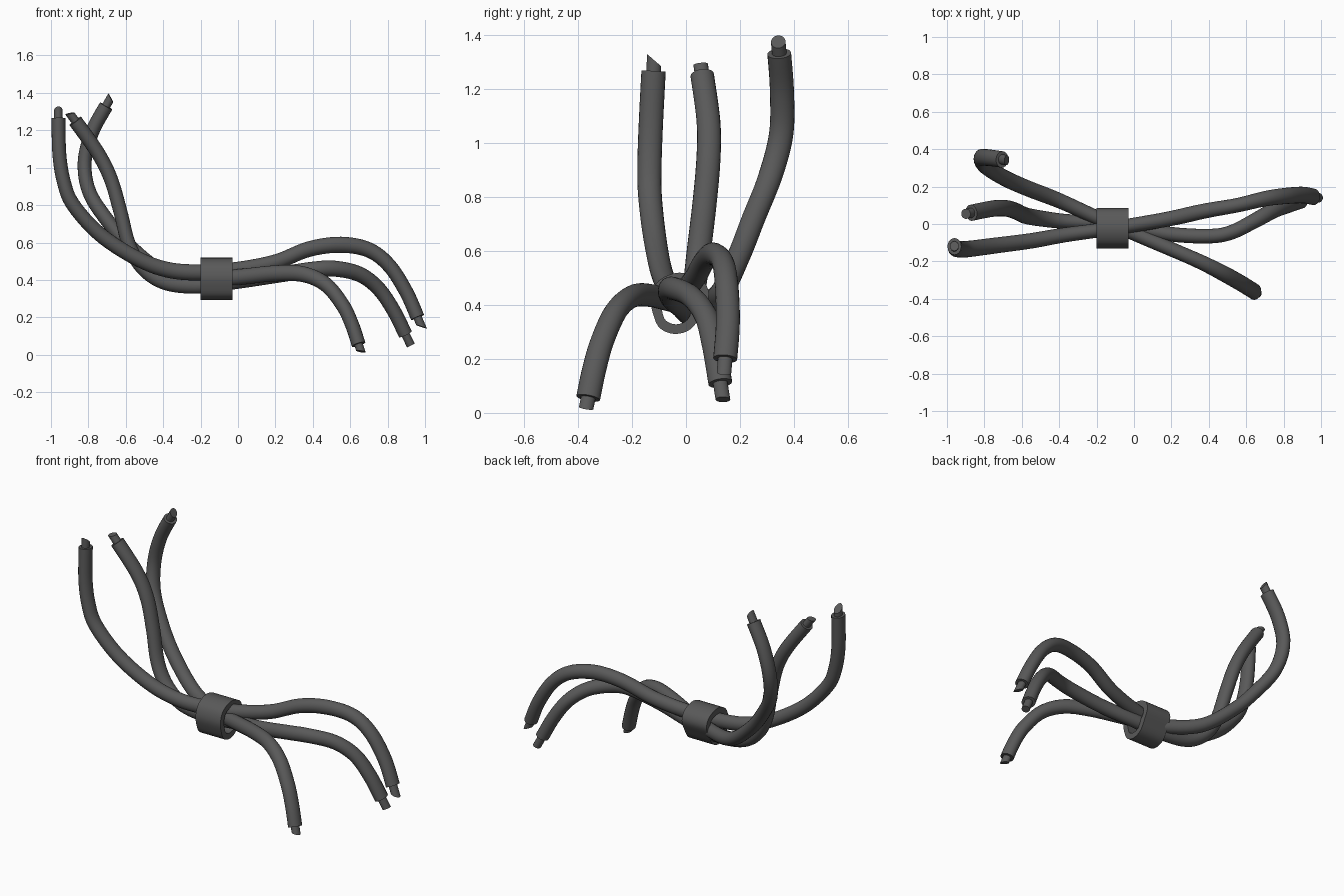
import bpy, bmesh, math
from mathutils import Vector

if "Cube" in bpy.data.objects:
    bpy.data.objects.remove(bpy.data.objects["Cube"])

SIDES = 20
Y = Vector((0, 1, 0))
dark = bpy.data.materials.new("dark_grey")
dark.diffuse_color = (0.1, 0.1, 0.1, 1)
dark.use_nodes = True
dark.node_tree.nodes["Principled BSDF"].inputs["Base Color"].default_value = dark.diffuse_color


def spline(pts, steps, closed=False):
    """Catmull-Rom samples through the points."""
    n = len(pts)
    P = [Vector(p) for p in pts]
    get = (lambda i: P[i % n]) if closed else (lambda i: P[max(0, min(n - 1, i))])
    out = []
    for i in range(n if closed else n - 1):
        a, b, c, d = (get(i + k) for k in (-1, 0, 1, 2))
        for s in range(steps):
            t = s / steps
            out.append(0.5 * (2 * b + (c - a) * t + (2 * a - 5 * b + 4 * c - d) * t * t
                              + (3 * b - a - 3 * c + d) * t ** 3))
    if not closed:
        out.append(P[-1])
    return out


def finish(bm, name):
    bmesh.ops.recalc_face_normals(bm, faces=bm.faces)
    mesh = bpy.data.meshes.new(name)
    bm.to_mesh(mesh)
    bm.free()
    mesh.materials.append(dark)
    obj = bpy.data.objects.new(name, mesh)
    bpy.context.collection.objects.link(obj)
    for o in bpy.context.selected_objects:
        o.select_set(False)
    bpy.context.view_layer.objects.active = obj
    obj.select_set(True)
    bpy.ops.object.shade_smooth_by_angle(angle=math.radians(40))
    return obj


def bridge(bm, rings, closed=False):
    pairs = list(zip(rings, rings[1:] + rings[:1]))
    for r, q in pairs if closed else pairs[:-1]:
        for i in range(len(r)):
            j = (i + 1) % len(r)
            bm.faces.new((r[i], r[j], q[j], q[i]))


def ring(bm, p, t, ru, rv, slant=(0, 0)):
    """Oval ring across direction t; slant tilts the cut along the path."""
    u = (Y - t * Y.dot(t)).normalized()
    v = t.cross(u)
    vs = []
    for i in range(SIDES):
        a = 2 * math.pi * i / SIDES
        c, s = math.cos(a), math.sin(a)
        vs.append(bm.verts.new(p + u * c * ru + v * s * rv + t * (slant[0] * c + slant[1] * s)))
    return vs


def cable(name, pts, slants, cores):
    path = spline(pts, 6)
    last = len(path) - 1
    tan = [(path[min(i + 1, last)] - path[max(i - 1, 0)]).normalized() for i in range(last + 1)]
    bm = bmesh.new()
    rings = []
    # outer sleeve
    for p, t in zip(path, tan):
        k = abs(t.z)
        rings.append(ring(bm, p, t, 0.038 + 0.007 * k, 0.043 - 0.006 * k))
    # exposed core at both ends with slanted cut
    cr = (0.027, 0.023)
    p, t = path[0], tan[0]
    start = [ring(bm, p - t * cores[0], t, *cr, slants[0]), ring(bm, p, t, *cr)]
    p, t = path[-1], tan[-1]
    end = [ring(bm, p, t, *cr), ring(bm, p + t * cores[1], t, *cr, slants[1])]
    rings = start + rings + end
    bridge(bm, rings)
    bm.faces.new(rings[0])
    bm.faces.new(rings[-1])
    return finish(bm, name)


# three cables, each from upper left end to lower right end
cable("front_cable", [
    (-0.96, -0.12, 1.265), (-0.955, -0.13, 1.07), (-0.93, -0.135, 0.92), (-0.88, -0.133, 0.80),
    (-0.74, -0.115, 0.645), (-0.55, -0.09, 0.52), (-0.38, -0.06, 0.455), (-0.2, -0.035, 0.44),
    (0, -0.005, 0.455), (0.2, 0.03, 0.495), (0.38, 0.07, 0.565), (0.55, 0.10, 0.588),
    (0.7, 0.135, 0.56), (0.81, 0.15, 0.475), (0.90, 0.155, 0.335), (0.96, 0.145, 0.20)],
    ((0.021, 0), (0, 0.02)), (0.04, 0.055))
cable("middle_cable", [
    (-0.87, 0.06, 1.25), (-0.75, 0.083, 1.08), (-0.68, 0.083, 0.94), (-0.63, 0.068, 0.77),
    (-0.58, 0.045, 0.58), (-0.50, 0.03, 0.455), (-0.38, 0.015, 0.385), (-0.2, 0.005, 0.37),
    (0, -0.02, 0.395), (0.2, -0.055, 0.425), (0.4, -0.065, 0.455), (0.52, -0.045, 0.46),
    (0.65, 0.02, 0.43), (0.75, 0.075, 0.355), (0.83, 0.105, 0.24), (0.895, 0.127, 0.11)],
    ((0, 0.01), (0.004, 0)), (0.05, 0.068))
cable("back_cable", [
    (-0.705, 0.345, 1.33), (-0.78, 0.355, 1.19), (-0.82, 0.352, 1.03), (-0.795, 0.31, 0.87),
    (-0.70, 0.25, 0.72), (-0.58, 0.195, 0.58), (-0.4, 0.125, 0.44), (-0.2, 0.035, 0.40),
    (0, -0.05, 0.415), (0.2, -0.135, 0.435), (0.35, -0.20, 0.43), (0.47, -0.26, 0.375),
    (0.56, -0.31, 0.265), (0.61, -0.34, 0.16), (0.645, -0.362, 0.055)],
    ((0, 0.014), (0, 0.012)), (0.05, 0.04))

# clasp band around the bundle
profile = [(0, -0.04, 0.292), (0, 0.02, 0.312), (0, 0.06, 0.375), (0, 0.085, 0.44),
           (0, 0.055, 0.495), (0, -0.025, 0.519), (0, -0.10, 0.49), (0, -0.13, 0.425),
           (0, -0.12, 0.36), (0, -0.095, 0.312)]
outer = spline(profile, 4, True)
centre = Vector((0, -0.025, 0.41))
inner = [p + (centre - p).normalized() * 0.036 for p in outer]
bm = bmesh.new()
loops = []
for x, pts in ((-0.2, outer), (-0.03, outer), (-0.03, inner), (-0.2, inner)):
    loops.append([bm.verts.new((x, p.y, p.z)) for p in pts])
bridge(bm, loops, True)
finish(bm, "clasp_band")
